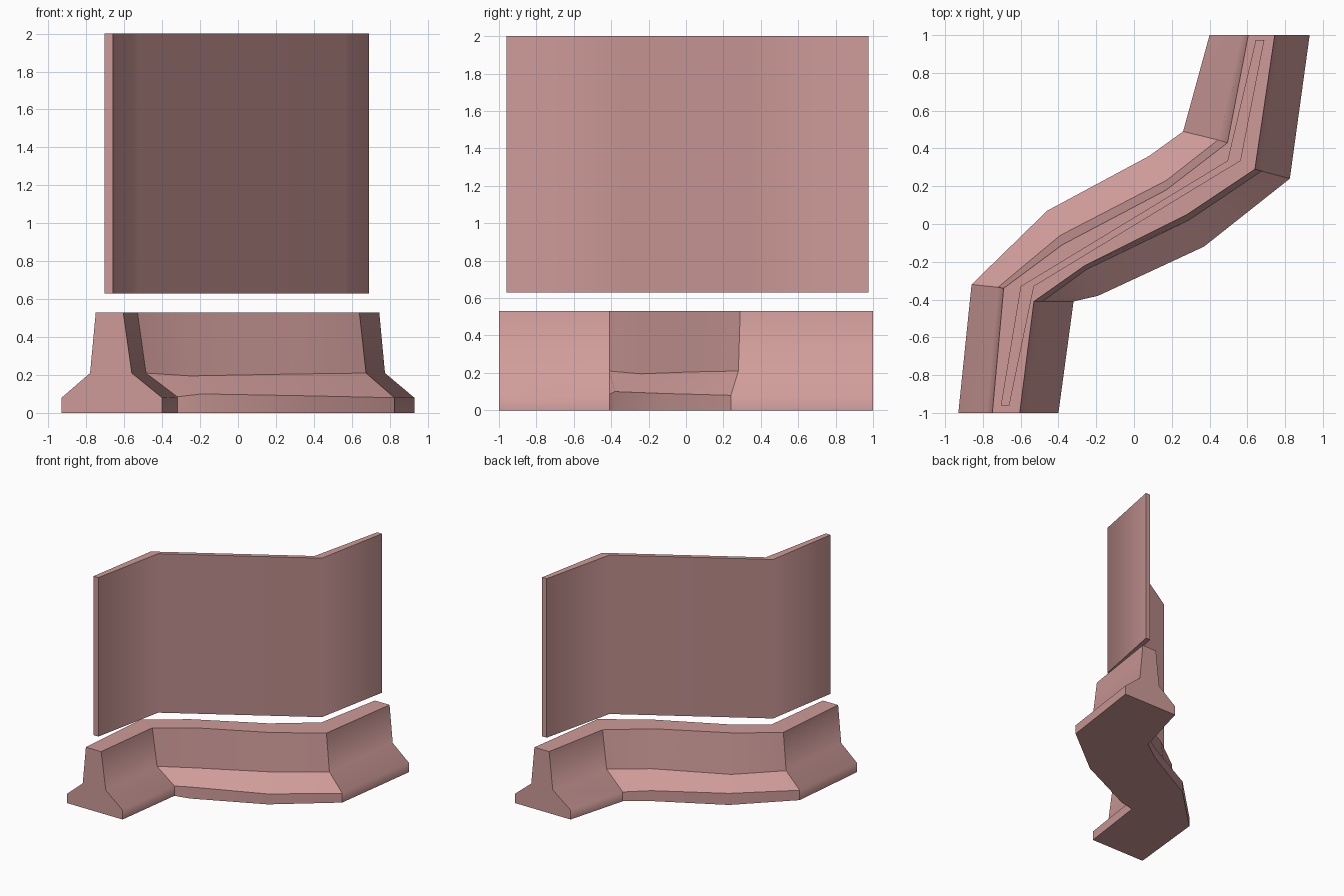
import bpy, bmesh

if "Cube" in bpy.data.objects:
    bpy.data.objects.remove(bpy.data.objects["Cube"])

mat = bpy.data.materials.new("dusty_pink")
mat.diffuse_color = (0.62, 0.33, 0.32, 1)
mat.use_nodes = True
mat.node_tree.nodes["Principled BSDF"].inputs["Base Color"].default_value = mat.diffuse_color


def sweep(name, sections, is_sharp):
    """Join closed cross-sections in order, cap both ends, mark sharp edges."""
    bm = bmesh.new()
    rings = [[bm.verts.new(p) for p in s] for s in sections]
    n = len(rings[0])
    for a, b in zip(rings, rings[1:]):
        for i in range(n):
            j = (i + 1) % n
            bm.faces.new((a[i], a[j], b[j], b[i]))
    bm.faces.new(rings[0])
    bm.faces.new(rings[-1][::-1])
    bmesh.ops.recalc_face_normals(bm, faces=bm.faces)
    where = {v: (s, i) for s, ring in enumerate(rings) for i, v in enumerate(ring)}
    for f in bm.faces:
        f.smooth = True
    for e in bm.edges:
        (s0, i0), (s1, i1) = sorted(where[v] for v in e.verts)
        e.smooth = not is_sharp(s0, i0, s1, i1)
    mesh = bpy.data.meshes.new(name)
    bm.to_mesh(mesh)
    bm.free()
    mesh.materials.append(mat)
    obj = bpy.data.objects.new(name, mesh)
    bpy.context.collection.objects.link(obj)
    return obj


# Barrier: plan paths of the foot, waist and top edges on each side
left_foot = [(-.93, -1), (-.86, -.32), (-.46, .07), (.08, .36), (.26, .49), (.40, 1)]
left_waist = [(-.78, -1), (-.72, -.335), (-.39, -.06), (.17, .23), (.445, .445), (.57, 1)]
left_top = [(-.75, -1), (-.69, -.34), (-.38, -.11), (.17, .18), (.495, .43), (.605, 1)]
right_foot = [(-.40, -1), (-.32, -.41), (-.19, -.38), (.37, -.12), (.825, .24), (.93, 1)]
right_waist = [(-.56, -1), (-.485, -.41), (-.25, -.24), (.29, .02), (.675, .28), (.775, 1)]
right_top = [(-.605, -1), (-.53, -.41), (-.26, -.22), (.28, .05), (.64, .29), (.745, 1)]
foot_z = [.08, .085, .10, .09, .08, .08]
waist_z = [.21, .21, .195, .205, .21, .21]

sections = []
for k in range(6):
    zf, zw, zt = foot_z[k], waist_z[k], .53
    sections.append([(*left_foot[k], 0), (*left_foot[k], zf), (*left_waist[k], zw), (*left_top[k], zt),
                     (*right_top[k], zt), (*right_waist[k], zw), (*right_foot[k], zf), (*right_foot[k], 0)])


# Ends and bends are crisp; the profile is crisp only on the middle run
def barrier_sharp(s0, i0, s1, i1):
    if s0 == s1:
        return s0 in (0, 1, 4, 5)
    return i0 in (0, 3, 4, 7) or 1 <= s0 <= 3


sweep("barrier_base", sections, barrier_sharp)

# Panel: thin folded sheet floating above the barrier
panel_left = [(-.705, -.96), (-.60, -.33), (.495, .335), (.645, .975)]
panel_right = [(-.66, -.96), (-.53, -.33), (.565, .335), (.69, .975)]
sections = [[(*a, .63), (*a, 2), (*b, 2), (*b, .63)] for a, b in zip(panel_left, panel_right)]
sweep("upper_panel", sections, lambda s0, i0, s1, i1: s0 != s1 or s0 in (0, 3))
